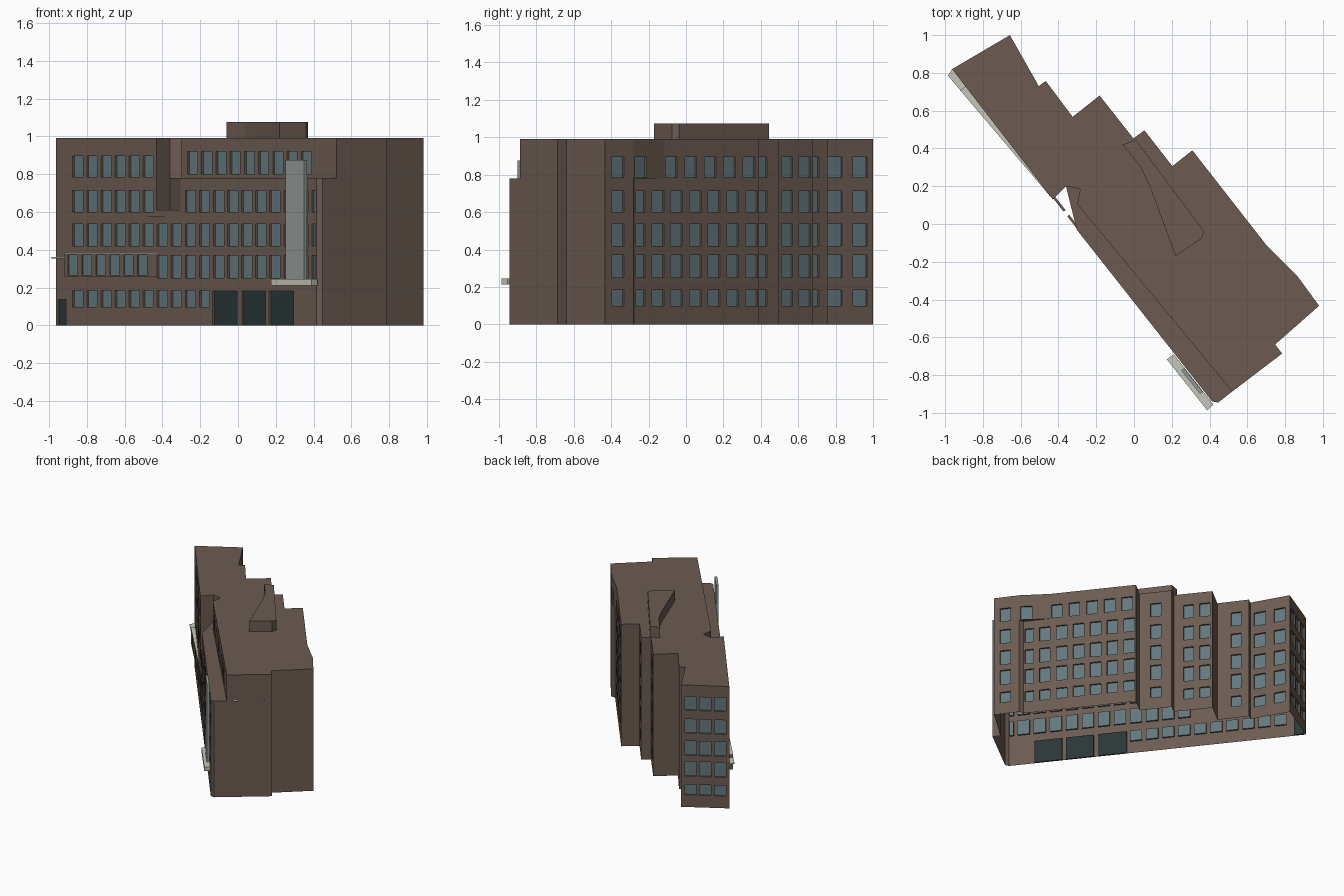
import bpy, bmesh
from mathutils import Vector

if "Cube" in bpy.data.objects:
    bpy.data.objects.remove(bpy.data.objects["Cube"])


def material(name, rgb):
    m = bpy.data.materials.new(name)
    m.diffuse_color = (*rgb, 1)
    m.use_nodes = True
    m.node_tree.nodes["Principled BSDF"].inputs["Base Color"].default_value = m.diffuse_color
    return m


BROWN = material("brown_wall", (0.150, 0.105, 0.083))
GLASS = material("blue_grey_glass", (0.122, 0.188, 0.209))
DARK = material("dark_door", (0.023, 0.037, 0.038))
PALE = material("pale_concrete", (0.56, 0.57, 0.49))
SCREEN = material("grey_screen", (0.29, 0.32, 0.31))
WALL_MATS = [BROWN, GLASS, DARK]


def finish(bm, name, mats):
    me = bpy.data.meshes.new(name)
    bm.to_mesh(me)
    bm.free()
    for m in mats:
        me.materials.append(m)
    ob = bpy.data.objects.new(name, me)
    bpy.context.collection.objects.link(ob)
    return ob


def face(bm, pts, mat=0):
    f = bm.faces.new([bm.verts.new(p) for p in pts])
    f.material_index = mat


def strip(bm, p0, p1, z0, z1, openings=(), axis=0, depth=0.013):
    """One storey of wall with recessed openings (a, b, low, high, material),
    a and b measured along the given axis; outside lies left of p0 -> p1."""
    p0, p1 = Vector(p0), Vector(p1)
    d = p1 - p0
    inward = Vector((d.y, -d.x)).normalized() * depth

    def pt(t, z, k=0):
        q = p0 + d * t + inward * k
        return (q.x, q.y, z)

    def quad(ta, tb, za, zb):
        if tb - ta > 1e-4 and zb - za > 1e-4:
            face(bm, [pt(tb, za), pt(ta, za), pt(ta, zb), pt(tb, zb)])

    cols = []
    for a, b, lo, hi, mat in openings:
        ta, tb = sorted(((a - p0[axis]) / d[axis], (b - p0[axis]) / d[axis]))
        cols.append((max(ta, 0.004), min(tb, 0.996), lo, hi, mat))
    t = 0
    for ta, tb, lo, hi, mat in sorted(cols):
        quad(t, ta, z0, z1)
        quad(ta, tb, z0, lo)
        quad(ta, tb, hi, z1)
        ring = [(tb, lo), (ta, lo), (ta, hi), (tb, hi)]
        face(bm, [pt(*c, 1) for c in ring], mat)
        for i in range(4):
            c, e = ring[i], ring[(i + 1) % 4]
            face(bm, [pt(*c), pt(*e), pt(*e, 1), pt(*c, 1)])
        t = tb
    quad(t, 1, z0, z1)


def slab(name, pts, z, mat, up=True):
    bm = bmesh.new()
    face(bm, [(x, y, z) for x, y in (pts[::-1] if up else pts)])
    return finish(bm, name, [mat])


def prism(name, pts, z0, z1, mat):
    bm = bmesh.new()
    n = len(pts)
    lo = [bm.verts.new((x, y, z0)) for x, y in pts]
    hi = [bm.verts.new((x, y, z1)) for x, y in pts]
    bm.faces.new(lo)
    bm.faces.new(hi)
    for i in range(n):
        j = (i + 1) % n
        bm.faces.new((lo[i], lo[j], hi[j], hi[i]))
    bmesh.ops.recalc_face_normals(bm, faces=bm.faces[:])
    return finish(bm, name, [mat])


# Storeys and the heights of their windows
LEVELS = [0, 0.22, 0.40, 0.575, 0.78, 0.99]
ROWS = [(0.098, 0.184), (0.25, 0.37), (0.42, 0.537), (0.60, 0.714), (0.785, 0.895)]
ROOF_Z, TERRACE_Z, NOTCH_Z = 0.99, 0.78, 0.61

# Plan corners, clockwise from the left front corner
left, end = (-0.963, 0.82), (-0.657, 1.0)
back = [end, (-0.504, 0.73), (-0.467, 0.757), (-0.325, 0.567), (-0.182, 0.68),
        (-0.003, 0.453), (0.055, 0.496), (0.203, 0.306), (0.309, 0.39)]
bend_low, bend_top, bend_out = (0.83, -0.277), (0.704, -0.116), (0.868, -0.28)
side = [(0.98, -0.433), (0.747, -0.638), (0.784, -0.686)]
corner, front_right = (0.446, -0.945), (0.414, -0.94)
notch = [(-0.303, -0.03), (-0.36, 0.20), (-0.43, 0.13)]
setback = [(0.52, -0.887), (-0.30, 0.105), (-0.285, 0.185), (-0.36, 0.20)]


def row(spans, k):
    return [(a, b, *ROWS[k], 1) for a, b in spans]


# Window spans of the stepped rear walls, along y, keyed by wall index
REAR = {0: [(0.755, 0.835), (0.893, 0.968)], 2: [(0.65, 0.71)],
        4: [(0.51, 0.57), (0.605, 0.665)], 6: [(0.37, 0.432)]}

# Rear walls and side walls
bm = bmesh.new()
for k in range(5):
    z0, z1 = LEVELS[k], LEVELS[k + 1]
    ends = [(left[0] + 0.306 * a, left[0] + 0.306 * (a + 0.24)) for a in (0.07, 0.38, 0.68)]
    strip(bm, left, end, z0, z1, row(ends, k))
    for i in range(len(back) - 1):
        strip(bm, back[i], back[i + 1], z0, z1, row(REAR.get(i, []), k), 1)
    if k < 4:
        cols = [(-0.282 + 0.1 * i, -0.218 + 0.1 * i) for i in range(7)]
        cols[0] = (-0.268, -0.218)
        strip(bm, back[-1], bend_low, z0, z1, row(cols, k), 1)
        strip(bm, bend_low, bend_out, z0, z1)
    else:
        cols = [(-0.11 + 0.104 * i, -0.047 + 0.104 * i) for i in range(5)]
        strip(bm, back[-1], bend_top, z0, z1, row(cols, k), 1)
        strip(bm, bend_top, bend_out, z0, z1, row([(-0.272, -0.212)], k), 1)
    strip(bm, bend_out, side[0], z0, z1, row([(-0.396, -0.332)], k), 1)
    strip(bm, side[0], side[1], z0, z1)
    strip(bm, side[1], side[2], z0, z1)
    strip(bm, side[2], corner if k < 4 else setback[0], z0, z1)
    if k < 4:
        strip(bm, corner, front_right, z0, z1)
finish(bm, "rear_and_side_walls", WALL_MATS)


# Front wall with its doors, the notch and the set back top floor
def front(first, last):
    return [(-0.874 + 0.0744 * i, -0.819 + 0.0744 * i) for i in range(first, last)]


bm = bmesh.new()
doors = [(a, b, 0, 0.183, 2) for a, b in ((-0.134, -0.004), (0.02, 0.146), (0.165, 0.294))]
doors.append((-0.953, -0.909, 0, 0.137, 2))
strip(bm, front_right, left, 0, LEVELS[1], row(front(0, 10), 0) + doors)
strip(bm, front_right, left, LEVELS[1], LEVELS[2], row(front(6, 18), 1))
strip(bm, front_right, left, LEVELS[2], LEVELS[3], row(front(0, 18), 2))
strip(bm, front_right, notch[0], LEVELS[3], TERRACE_Z, row(front(8, 18), 3))
strip(bm, notch[0], notch[2], LEVELS[3], NOTCH_Z)
strip(bm, notch[2], left, LEVELS[3], TERRACE_Z, row(front(0, 6), 3))
strip(bm, notch[2], left, TERRACE_Z, ROOF_Z, row(front(0, 6), 4))
strip(bm, notch[0], notch[1], NOTCH_Z, TERRACE_Z)
strip(bm, notch[1], notch[2], NOTCH_Z, ROOF_Z)
top_cols = [(-0.267 + 0.0752 * i, -0.214 + 0.0752 * i, 0.80, 0.92, 1) for i in range(9)]
strip(bm, setback[0], setback[1], TERRACE_Z, ROOF_Z, top_cols)
strip(bm, setback[1], setback[2], TERRACE_Z, ROOF_Z)
strip(bm, setback[2], setback[3], TERRACE_Z, ROOF_Z)
finish(bm, "front_walls", WALL_MATS)

# Roof, terrace and the soffit under the projecting top floor
slab("roof", [left] + back + [bend_top, bend_out] + side + setback + [notch[2]], ROOF_Z, BROWN)
slab("terrace", [corner, front_right, notch[0]] + setback[::-1], TERRACE_Z, BROWN)
slab("soffit", [bend_top, bend_out, bend_low], TERRACE_Z, BROWN, up=False)

# Rooftop plant room
prism("plant_room", [(-0.06, 0.42), (0.01, 0.445), (0.37, -0.037), (0.36, -0.075),
                     (0.22, -0.17), (0.087, 0.19), (0.035, 0.30)], 0.985, 1.075, BROWN)

# Tapered bay on the second storey with a pale cover
bay = [(-0.43, 0.13), (-0.92, 0.708), (-0.892, 0.728)]
bm = bmesh.new()
bay_cols = [(-0.898 + 0.0735 * i, -0.848 + 0.0735 * i, 0.268, 0.372, 1) for i in range(6)]
strip(bm, bay[0], bay[1], 0.26, 0.378, bay_cols, depth=0.006)
strip(bm, bay[1], bay[2], 0.26, 0.378)
face(bm, [(x, y, 0.26) for x, y in bay])
finish(bm, "bay", WALL_MATS)
prism("bay_cover", bay, 0.378, 0.383, PALE)
prism("bay_ledge", [(-0.985, 0.785), (-0.963, 0.82), bay[2], bay[1]], 0.354, 0.361, PALE)

# Entrance canopy and the tall screen standing on it
prism("entrance_canopy", [(0.174, -0.717), (0.21, -0.69), (0.42, -0.955), (0.388, -0.987)],
      0.212, 0.245, PALE)
prism("entrance_screen", [(0.25, -0.775), (0.265, -0.764), (0.365, -0.888), (0.35, -0.90)],
      0.245, 0.875, SCREEN)
